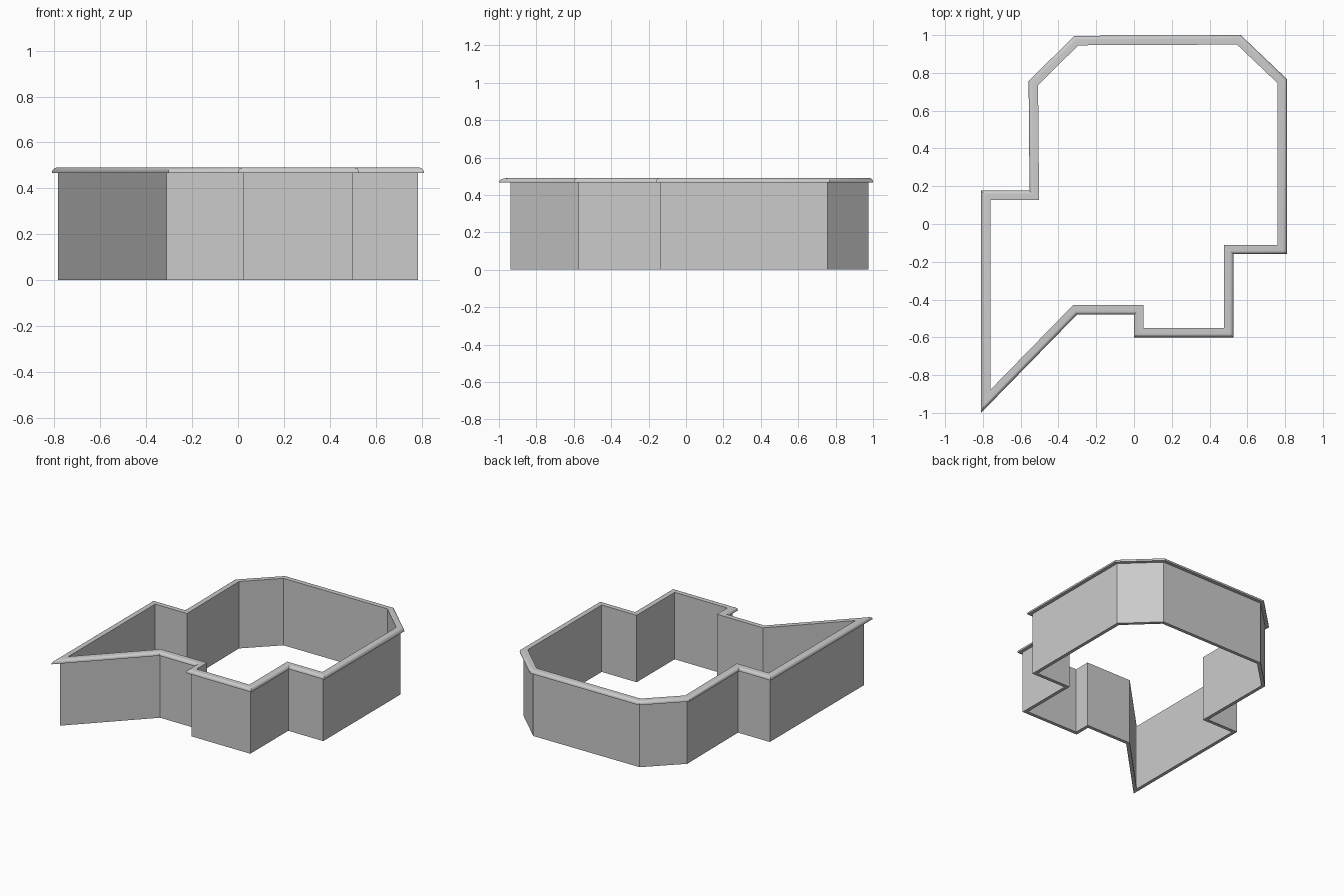
import bpy, bmesh, math
from mathutils import Vector

cube = bpy.data.objects.get("Cube")
if cube:
    bpy.data.objects.remove(cube)

stone = bpy.data.materials.new("grey stone")
stone.use_nodes = True
colour = (0.6, 0.6, 0.6, 1)
stone.diffuse_color = colour
stone.node_tree.nodes["Principled BSDF"].inputs["Base Color"].default_value = colour

# Outer plan of the coping, counter-clockwise from the sharp front corner
PLAN = [Vector(p) for p in (
    (-0.81, -1.0), (-0.302, -0.48), (0, -0.48), (0, -0.6), (0.527, -0.6),
    (0.527, -0.16), (0.81, -0.16), (0.81, 0.767), (0.565, 1.0),
    (-0.315, 0.996), (-0.558, 0.757), (-0.553, 0.177), (-0.81, 0.177))]

OVERHANG, INNER = 0.025, 0.05
WALL_TOP, TOP, ROUND = 0.466, 0.49, 0.02


def inset(d):
    """Plan moved inwards by d, with mitred corners."""
    out = []
    for i, p in enumerate(PLAN):
        a = (p - PLAN[i - 1]).normalized()
        b = (PLAN[(i + 1) % len(PLAN)] - p).normalized()
        na, nb = Vector((-a.y, a.x)), Vector((-b.y, b.x))
        out.append(p + (na + nb) * d / (1 + na.dot(nb)))
    return out


def sweep(name, profile):
    """Closed (inset, height) profile carried round the plan."""
    bm = bmesh.new()
    rings = [[bm.verts.new((p.x, p.y, z)) for p in inset(d)] for d, z in profile]
    n = len(PLAN)
    for k, ring in enumerate(rings):
        nxt = rings[(k + 1) % len(rings)]
        for i in range(n):
            j = (i + 1) % n
            bm.faces.new((ring[i], ring[j], nxt[j], nxt[i]))
    bmesh.ops.recalc_face_normals(bm, faces=bm.faces)
    mesh = bpy.data.meshes.new(name)
    bm.to_mesh(mesh)
    bm.free()
    mesh.materials.append(stone)
    obj = bpy.data.objects.new(name, mesh)
    bpy.context.collection.objects.link(obj)
    return obj


# Thin upright wall, flush with the inside of the coping
sweep("wall", [(OVERHANG, 0), (INNER, 0), (INNER, WALL_TOP), (OVERHANG, WALL_TOP)])

# Coping with a rounded outer nose
nose = []
for s in range(7):
    t = math.radians(15 * s)
    nose.append((ROUND * (1 - math.cos(t)), TOP - ROUND * (1 - math.sin(t))))
coping = sweep("coping", [(INNER, TOP), (INNER, WALL_TOP), (0, WALL_TOP)] + nose)
bpy.context.view_layer.objects.active = coping
coping.select_set(True)
bpy.ops.object.shade_smooth_by_angle(angle=math.radians(30))
